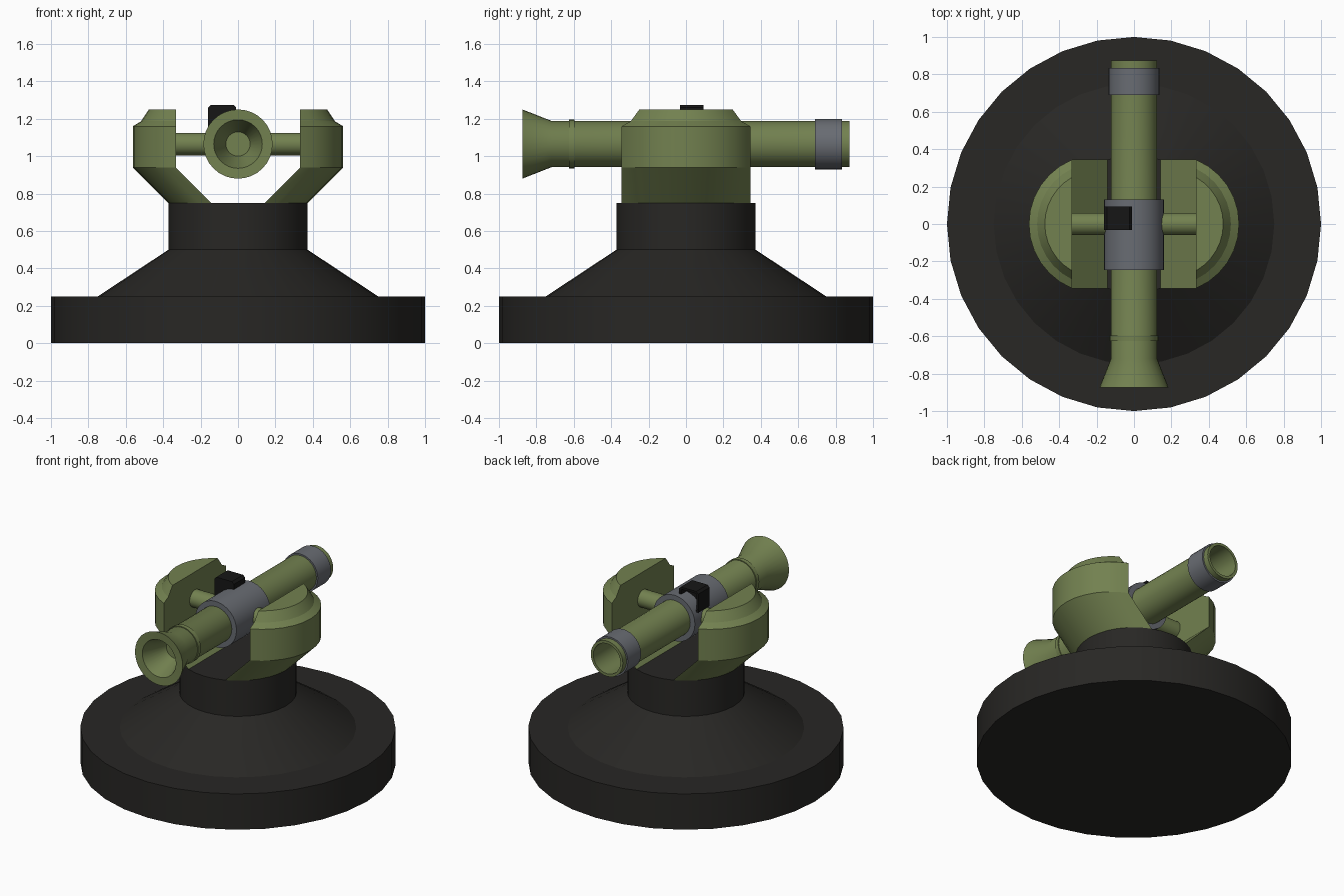
import bpy, bmesh
from math import sin, cos, acos, pi, radians

if "Cube" in bpy.data.objects:
    bpy.data.objects.remove(bpy.data.objects["Cube"])

SEG = 32
AXIS_Z = 1.065  # height of the tube axis


def material(name, rgb):
    m = bpy.data.materials.new(name)
    m.diffuse_color = (*rgb, 1)
    m.use_nodes = True
    m.node_tree.nodes["Principled BSDF"].inputs["Base Color"].default_value = m.diffuse_color
    return m


GREEN = material("olive_green", (0.17, 0.22, 0.08))
BLACK = material("dark_base", (0.021, 0.02, 0.018))
GREY = material("steel_grey", (0.14, 0.15, 0.17))
SIGHT = material("sight_black", (0.008, 0.008, 0.008))


def finish(bm, name, mat, mirror=False):
    bmesh.ops.remove_doubles(bm, verts=bm.verts, dist=1e-5)
    bmesh.ops.recalc_face_normals(bm, faces=bm.faces)
    me = bpy.data.meshes.new(name)
    bm.to_mesh(me)
    bm.free()
    me.materials.append(mat)
    for p in me.polygons:
        p.use_smooth = True
    me.set_sharp_from_angle(angle=radians(25))
    ob = bpy.data.objects.new(name, me)
    bpy.context.collection.objects.link(ob)
    if mirror:
        ob.modifiers.new("mirror", "MIRROR").use_axis[0] = True
    return ob


def loft(bm, rings, closed=False):
    """Join successive rings of points with quads."""
    vs = [[bm.verts.new(p) for p in r] for r in rings]
    for i in range(len(vs) if closed else len(vs) - 1):
        a, b = vs[i], vs[(i + 1) % len(vs)]
        for j in range(len(a)):
            k = (j + 1) % len(a)
            bm.faces.new((a[j], a[k], b[k], b[j]))
    return vs


def lathe(name, profile, axis, mat, hollow=False, mirror=False):
    """Revolve (radius, position) points; x and y axes pass through the tube axis."""
    place = {"z": lambda c, s, h: (c, s, h),
             "y": lambda c, s, h: (c, h, AXIS_Z + s),
             "x": lambda c, s, h: (h, c, AXIS_Z + s)}[axis]
    bm = bmesh.new()
    vs = loft(bm, [[place(r * cos(2 * pi * i / SEG), r * sin(2 * pi * i / SEG), h)
                    for i in range(SEG)] for r, h in profile], hollow)
    if not hollow:
        bm.faces.new(vs[0])
        bm.faces.new(vs[-1])
    return finish(bm, name, mat, mirror)


# Stepped round pedestal
lathe("pedestal", [(1, 0), (1, 0.25), (0.75, 0.25), (0.372, 0.5), (0.372, 0.75)], "z", BLACK)

# Yoke arms: a circle segment sheared outward, raised, then chamfered
CUT = 0.372 * cos(radians(67.5))
bm = bmesh.new()
rings = []
for r, shift, z in [(0.372, 0, 0.75), (0.372, 0.19, 0.94), (0.372, 0.19, 1.16),
                    (0.328, 0.19, 1.187), (0.287, 0.19, 1.25)]:
    a = acos(CUT / r)
    rings.append([(shift + r * cos(t), r * sin(t), z)
                  for t in (-a + 2 * a * i / 12 for i in range(13))])
vs = loft(bm, rings)
bm.faces.new(vs[0])
bm.faces.new(vs[-1])
finish(bm, "yoke_arm", GREEN, mirror=True)

# Pivot pins between the arms and the sleeve
lathe("pivot_pin", [(0.06, 0.14), (0.06, 0.34)], "x", GREEN, mirror=True)

# Launch tube: open muzzle at the back, flared nozzle at the front
lathe("launch_tube", [(0.065, -0.70), (0.13, -0.872), (0.185, -0.875), (0.124, -0.72),
                      (0.124, 0.875), (0.105, 0.875), (0.105, 0.35)], "y", GREEN)


# Bands around the tube
def band(name, r, y0, y1, mat):
    lathe(name, [(0.12, y0), (r, y0), (r, y1), (0.12, y1)], "y", mat, hollow=True)


band("nozzle_ring", 0.13, -0.625, -0.595, GREEN)
band("centre_sleeve", 0.16, -0.245, 0.13, GREY)
band("muzzle_band", 0.135, 0.69, 0.835, GREY)

# Sight box with clipped top corners and a recessed rear window
bm = bmesh.new()
outline = [(-0.16, 1.13), (-0.01, 1.13), (-0.01, 1.26), (-0.025, 1.275),
           (-0.145, 1.275), (-0.16, 1.26)]
vs = loft(bm, [[(x, y, z) for x, z in outline] for y in (-0.032, 0.093)])
bm.faces.new(vs[0])
rear = bm.faces.new(vs[-1])
bmesh.ops.recalc_face_normals(bm, faces=bm.faces)
bmesh.ops.inset_region(bm, faces=[rear], thickness=0.018)
bmesh.ops.translate(bm, verts=rear.verts, vec=(0, -0.002, 0))
bmesh.ops.inset_region(bm, faces=[rear], thickness=0.002, depth=-0.06)
finish(bm, "sight_box", SIGHT)
